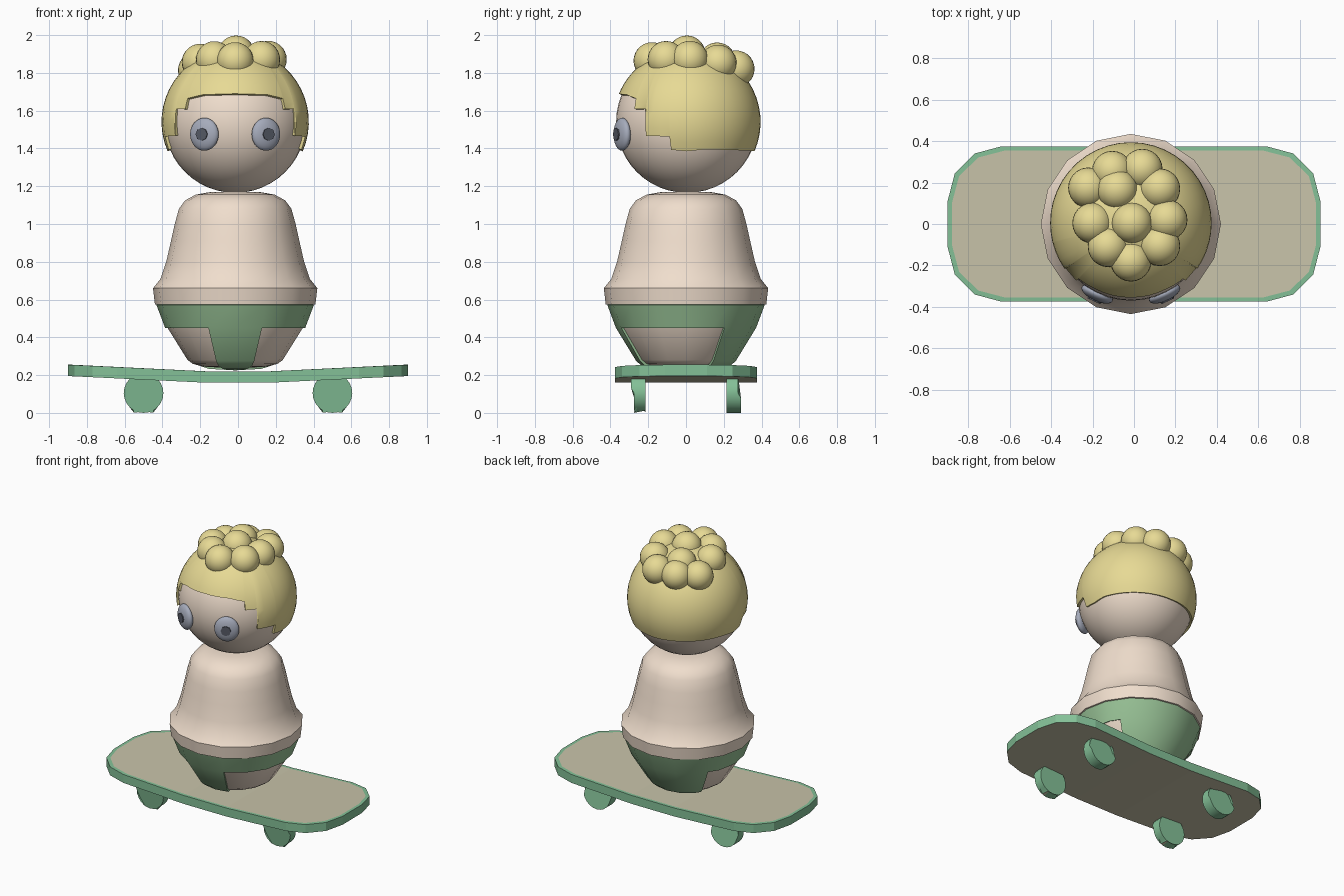
import bpy, bmesh
from math import sin, cos, acos, radians, sqrt
from mathutils import Matrix, Vector

if "Cube" in bpy.data.objects:
    bpy.data.objects.remove(bpy.data.objects["Cube"])

CX = -0.015  # figure axis


def material(name, r, g, b):
    m = bpy.data.materials.new(name)
    m.diffuse_color = (r, g, b, 1)
    m.use_nodes = True
    m.node_tree.nodes["Principled BSDF"].inputs["Base Color"].default_value = m.diffuse_color
    return m


SKIN = material("skin", .87, .73, .61)
HAIR = material("hair", .80, .70, .30)
CLOTH = material("cloth", .32, .55, .31)
GREEN = material("board_green", .23, .53, .31)
TAN = material("board_tan", .58, .55, .40)
EYE = material("eye", .38, .41, .50)
PUPIL = material("pupil", .09, .10, .13)


def finish(name, bm, mats, smooth=30, thickness=0):
    me = bpy.data.meshes.new(name)
    bm.to_mesh(me)
    bm.free()
    ob = bpy.data.objects.new(name, me)
    bpy.context.collection.objects.link(ob)
    for m in mats:
        me.materials.append(m)
    bpy.ops.object.select_all(action='DESELECT')
    ob.select_set(True)
    bpy.context.view_layer.objects.active = ob
    if thickness:
        mod = ob.modifiers.new("thickness", 'SOLIDIFY')
        mod.thickness, mod.offset = thickness, -1
        bpy.ops.object.modifier_apply(modifier=mod.name)
    if smooth:
        bpy.ops.object.shade_smooth_by_angle(angle=radians(smooth))
    return ob


def ball(name, loc, r, mat, seg=32, rings=16, squash=(1, 1, 1), turn=0):
    bm = bmesh.new()
    bmesh.ops.create_uvsphere(bm, u_segments=seg, v_segments=rings, radius=r)
    bm.transform(Matrix.Translation(loc) @ Matrix.Rotation(turn, 4, 'Z') @ Matrix.Diagonal((*squash, 1)))
    return finish(name, bm, [mat], 40)


def wrap(name, columns, mat, keep=lambda j, i: True, thickness=0):
    """Closed sheet from columns of points, each running top to bottom."""
    bm = bmesh.new()
    grid = [[bm.verts.new(p) for p in col] for col in columns]
    n = len(grid)
    for j in range(n):
        a, b = grid[j], grid[(j + 1) % n]
        for i in range(len(a) - 1):
            if keep(j, i):
                bm.faces.new((a[i + 1], b[i + 1], b[i], a[i]))
    bmesh.ops.delete(bm, geom=[v for v in bm.verts if not v.link_faces], context='VERTS')
    bmesh.ops.remove_doubles(bm, verts=bm.verts, dist=1e-5)
    return finish(name, bm, [mat], 30, thickness)


def around(r, z, deg):
    """Point on a 16-sided ring; 0 degrees is the front."""
    f = cos(radians(11.25)) / cos(radians(deg % 22.5 - 11.25))
    a = radians(deg)
    return (CX + r * f * sin(a), -r * f * cos(a), z)


# body
profile = [(0, 1.172), (.14, 1.168), (.21, 1.155), (.265, 1.125), (.298, 1.08), (.32, 1.0), (.34, .91),
           (.365, .80), (.395, .71), (.435, .66), (.425, .575), (.402, .57),
           (.358, .45), (.252, .28), (.225, .26), (.17, .245), (0, .235)]
wrap("body", [[around(r, z, k * 22.5) for r, z in profile] for k in range(16)], SKIN)

# pants: hip band plus a narrow front flap and a wide back flap
pants = [(.417, .572), (.371, .45), (.264, .275), (.235, .25), (.17, .233), (0, .225)]
angles = sorted([k * 22.5 for k in range(16)] + [124, 236])


def pants_face(j, i):
    mid = (angles[j] + (angles + [360])[j + 1]) / 2
    return i == 0 or mid < 22.5 or mid > 337.5 or 124 < mid < 236


wrap("pants", [[around(r, z, a) for r, z in pants] for a in angles], CLOTH, pants_face, .013)

# head
ball("head", (CX, .005, 1.54), .375, SKIN, 40, 24)

# hair cap with a stepped hairline (angle from front, lower edge height)
line = [(0, 1.69), (28, 1.685), (43, 1.665), (43.6, 1.61), (55, 1.61), (55.6, 1.467),
        (76, 1.463), (76.6, 1.393), (90, 1.385), (105, 1.395), (180, 1.385)]
half = []
for (a0, z0), (a1, z1) in zip(line, line[1:]):
    n = max(1, round((a1 - a0) / 8))
    half += [(a0 + (a1 - a0) * k / n, z0 + (z1 - z0) * k / n) for k in range(n)]
hairline = half + [line[-1]] + [(360 - a, z) for a, z in reversed(half[1:])]
R = .39
columns = []
for deg, low in hairline:
    a, end = radians(deg), acos((low - 1.54) / R)
    columns.append([(CX + R * sin(end * t / 16) * sin(a), .005 - R * sin(end * t / 16) * cos(a),
                     1.54 + R * cos(end * t / 16)) for t in range(17)])
wrap("hair_cap", columns, HAIR, thickness=.025)

# curls on the crown
curls = [(-.105, .255), (.04, .265), (-.22, .175), (-.08, .165), (.125, .17), (-.2, .005),
         (-.01, .005), (.16, .02), (-.125, -.11), (.125, -.105), (-.015, -.18)]
for k, (x, y) in enumerate(curls):
    ball(f"curl_{k + 1}", (x, y, 1.90 - 1.1 * (x * x + y * y)), .098, HAIR, 24, 14)

# eyes and pupils
for side, s in (("left", -1), ("right", 1)):
    turn = s * radians(25)
    spot = Vector((CX + s * .163, -.338, 1.475))
    ball(f"{side}_eye", spot, 1, EYE, 24, 16, (.082, .034, .087), turn)
    bm = bmesh.new()
    bmesh.ops.create_cone(bm, cap_ends=True, segments=8, radius1=.034, radius2=.034, depth=.02)
    bm.transform(Matrix.Translation(spot) @ Matrix.Rotation(turn, 4, 'Z')
                 @ Matrix.Translation((0, -.028, 0)) @ Matrix.Rotation(radians(90), 4, 'X'))
    finish(f"{side}_pupil", bm, [PUPIL], 0)

# skateboard deck: cross strips that bend up towards both ends, tan top inside a green rim
corner = [(.9, .11), (.865, .245), (.77, .34), (.64, .375), (.4, .375), (.17, .375)]
quarter = corner + [(-x, y) for x, y in reversed(corner)]
outline = quarter + [(-x, -y) for x, y in quarter]


def lift(x):
    return .035 * max(0, abs(x) - .17) / .73


bm = bmesh.new()
rings = []
for sx, sy, z in ((1, 1, .16), (1, 1, .22), (.976, .945, .22)):
    rings.append([bm.verts.new((x * sx, y * sy, z + lift(x))) for x, y in outline])
N = len(outline)
for k in range(N):
    m = (k + 1) % N
    for a, b in zip(rings, rings[1:]):
        bm.faces.new((a[k], a[m], b[m], b[k]))
for ring in (rings[0], rings[2]):
    for k in range(N // 2 - 1):
        f = bm.faces.new((ring[k], ring[k + 1], ring[N - 2 - k], ring[N - 1 - k]))
        f.material_index = 1
bmesh.ops.recalc_face_normals(bm, faces=bm.faces)
finish("deck", bm, [GREEN, TAN], 0)

# wheels with a tan cap on the outer side
for fx, x in (("left", -.5), ("right", .5)):
    for fy, s in (("front", -1), ("back", 1)):
        bm = bmesh.new()
        bmesh.ops.create_cone(bm, cap_ends=True, segments=24, radius1=.105, radius2=.105, depth=.06)
        bm.transform(Matrix.Translation((x, s * .245, .105)) @ Matrix.Rotation(radians(90), 4, 'X'))
        cap = [f for f in bm.faces if f.normal.y * s > .9 or (f.calc_center_median().y * s > .27)]
        bmesh.ops.inset_region(bm, faces=cap, thickness=.016)
        cap[0].material_index = 1
        finish(f"{fy}_{fx}_wheel", bm, [GREEN, TAN], 30)
